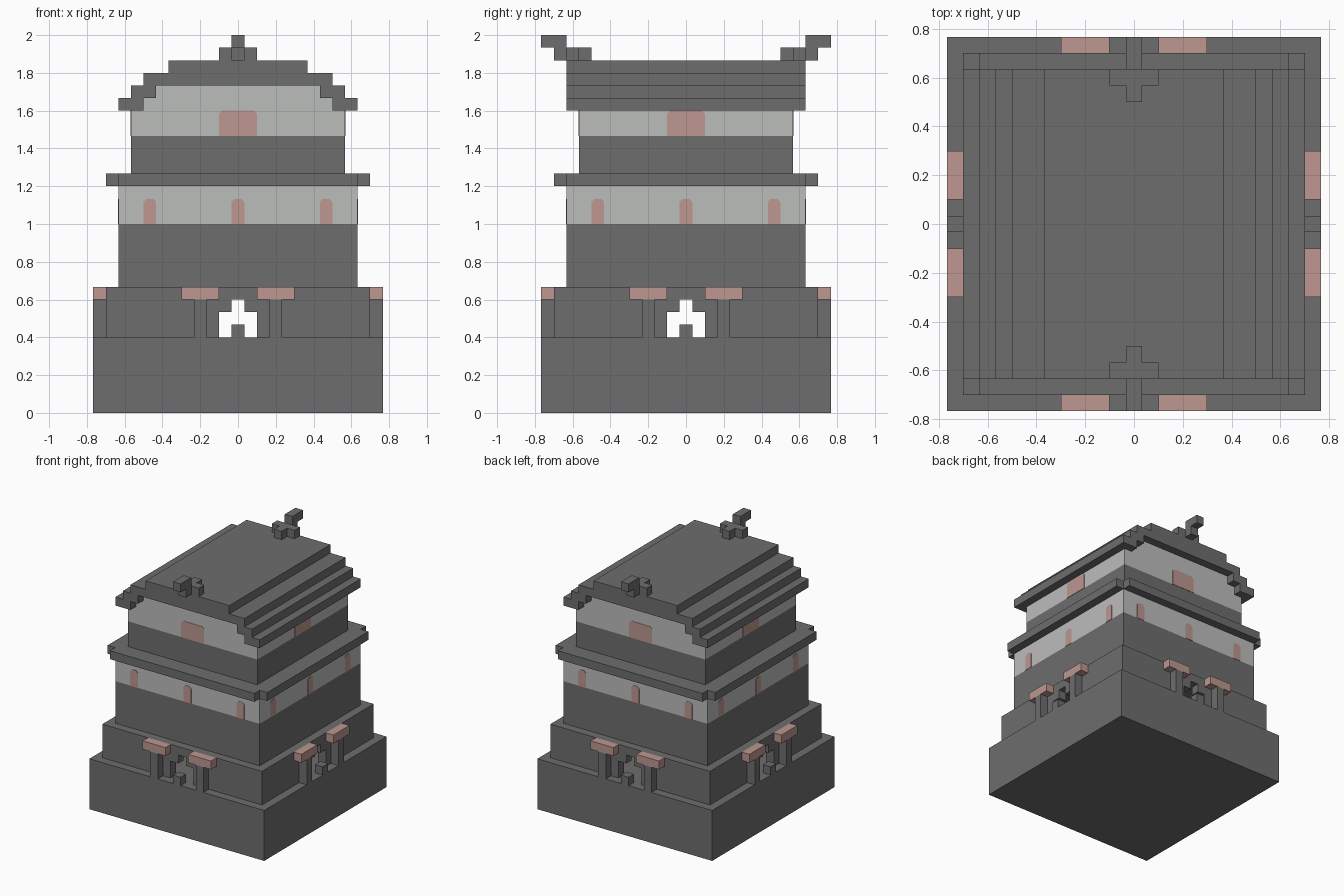
import bpy
import bmesh
from mathutils import Matrix
from math import pi

U = 1 / 15  # one block

cube = bpy.data.objects.get("Cube")
if cube:
    bpy.data.objects.remove(cube)


def material(name, rgb):
    m = bpy.data.materials.new(name)
    m.use_nodes = True
    m.diffuse_color = (*rgb, 1)
    m.node_tree.nodes["Principled BSDF"].inputs["Base Color"].default_value = (*rgb, 1)
    return m


stone = material("dark_stone", (0.155, 0.155, 0.155))
plaster = material("pale_plaster", (0.50, 0.51, 0.50))
pink = material("dusty_pink", (0.51, 0.31, 0.28))


def finish(bm, name, mat):
    bmesh.ops.recalc_face_normals(bm, faces=bm.faces)
    mesh = bpy.data.meshes.new(name)
    bm.to_mesh(mesh)
    bm.free()
    mesh.materials.append(mat)
    ob = bpy.data.objects.new(name, mesh)
    bpy.context.collection.objects.link(ob)
    return ob


def prism(name, outline, y0, y1, mat, turn=0):
    """Extrude an (x, z) outline from y0 to y1, then turn it about z in quarter turns."""
    bm = bmesh.new()
    face = bm.faces.new([bm.verts.new((x * U, y0 * U, z * U)) for x, z in outline])
    new = bmesh.ops.extrude_face_region(bm, geom=[face])["geom"]
    moved = [v for v in new if isinstance(v, bmesh.types.BMVert)]
    bmesh.ops.translate(bm, verts=moved, vec=(0, (y1 - y0) * U, 0))
    bm.transform(Matrix.Rotation(turn * pi / 2, 4, "Z"))
    return finish(bm, name, mat)


def box(name, x, y, z, mat, turn=0):
    outline = [(x[0], z[0]), (x[1], z[0]), (x[1], z[1]), (x[0], z[1])]
    return prism(name, outline, y[0], y[1], mat, turn)


def tier(name, half, z0, z1, mat):
    return box(name, (-half, half), (-half, half), (z0, z1), mat)


def mirrored(points):
    """Close a right-hand outline with its left-hand mirror."""
    return points + [(-x, z) for x, z in reversed(points)]


def window(name, x, half, z0, z1, wall, turn, cut=0.25):
    outline = mirrored([(half, z0), (half, z1 - cut), (half - cut, z1)])
    outline = [(x + px, pz) for px, pz in outline]
    prism(name, outline, -wall - 0.04, -wall + 0.04, pink, turn)


# Stacked storeys
tier("base", 11.5, 0, 6, stone)
tier("middle_wall_lower", 9.5, 10, 15, stone)
tier("middle_wall_upper", 9.5, 15, 18, plaster)
tier("top_wall_lower", 8.5, 19, 22, stone)
tier("top_wall_upper", 8.5, 22, 24, plaster)

# Ground storey: thin walls around a hall, with a stepped doorway on each side
doorway = mirrored([(10.5, 6), (10.5, 10)])
wall_half = [(0, 9), (0.5, 9), (0.5, 8), (1.5, 8), (1.5, 6), (10.5, 6), (10.5, 10), (0, 10)]
for turn in range(4):
    reach = 10.5 if turn % 2 == 0 else 9.5
    for side in (-1, 1):
        outline = [(side * min(x, reach), z) for x, z in wall_half]
        prism("ground_wall", outline, -10.5, -9.5, stone, turn)
tier("ground_ceiling", 10.5, 9.9, 10, stone)

# Ledge with notched corners
bm = bmesh.new()
a, b = 9.5, 10.5
corner = [(b, -a), (b, a), (a, a), (a, b)]
ring = corner + [(-x, y) for x, y in reversed(corner)]
ring += [(-a, -b), (a, -b), (a, -a)]
ring = [(b, -a), (b, a), (a, a), (a, b), (-a, b), (-a, a),
        (-b, a), (-b, -a), (-a, -a), (-a, -b), (a, -b), (a, -a)]
face = bm.faces.new([bm.verts.new((x * U, y * U, 18 * U)) for x, y in ring])
new = bmesh.ops.extrude_face_region(bm, geom=[face])["geom"]
bmesh.ops.translate(bm, verts=[v for v in new if isinstance(v, bmesh.types.BMVert)],
                    vec=(0, 0, U))
finish(bm, "ledge", stone)

# Gable infill and stepped roof shell
gable = mirrored([(7.5, 24), (7.5, 25), (6.5, 25), (6.5, 26)])
prism("gable", gable, -8.5, 8.5, plaster)
roof = mirrored([(6.5, 26), (6.5, 25), (7.5, 25), (7.5, 24), (9.5, 24), (9.5, 25),
                 (8.5, 25), (8.5, 26), (7.5, 26), (7.5, 27), (5.5, 27), (5.5, 28)])
prism("roof", roof, -9.5, 9.5, stone)

# Ridge ornaments at front and back
for turn in (0, 2):
    box("ornament_stem", (-0.5, 0.5), (-10.5, -7.5), (28, 29), stone, turn)
    for side in ((-1.5, -0.5), (0.5, 1.5)):
        box("ornament_arm", side, (-9.5, -8.5), (28, 29), stone, turn)
    box("ornament_tip", (-0.5, 0.5), (-11.5, -9.5), (29, 30), stone, turn)

# Porch pieces and windows on every side
for turn in range(4):
    box("door_block", (-0.5, 0.5), (-11.5, -10.5), (6, 7), stone, turn)
    for s in (-1, 1):
        box("porch_post", (s * 3 - 0.5, s * 3 + 0.5), (-11.5, -10.5), (6, 9), stone, turn)
        box("porch_lintel", (s * 3 - 1.5, s * 3 + 1.5), (-11.5, -10.5), (9, 10), pink, turn)
    for x in (-7, 0, 7):
        window("middle_window", x, 0.5, 15, 17, 9.5, turn)
    window("top_window", 0, 1.5, 22, 24, 8.5, turn)
